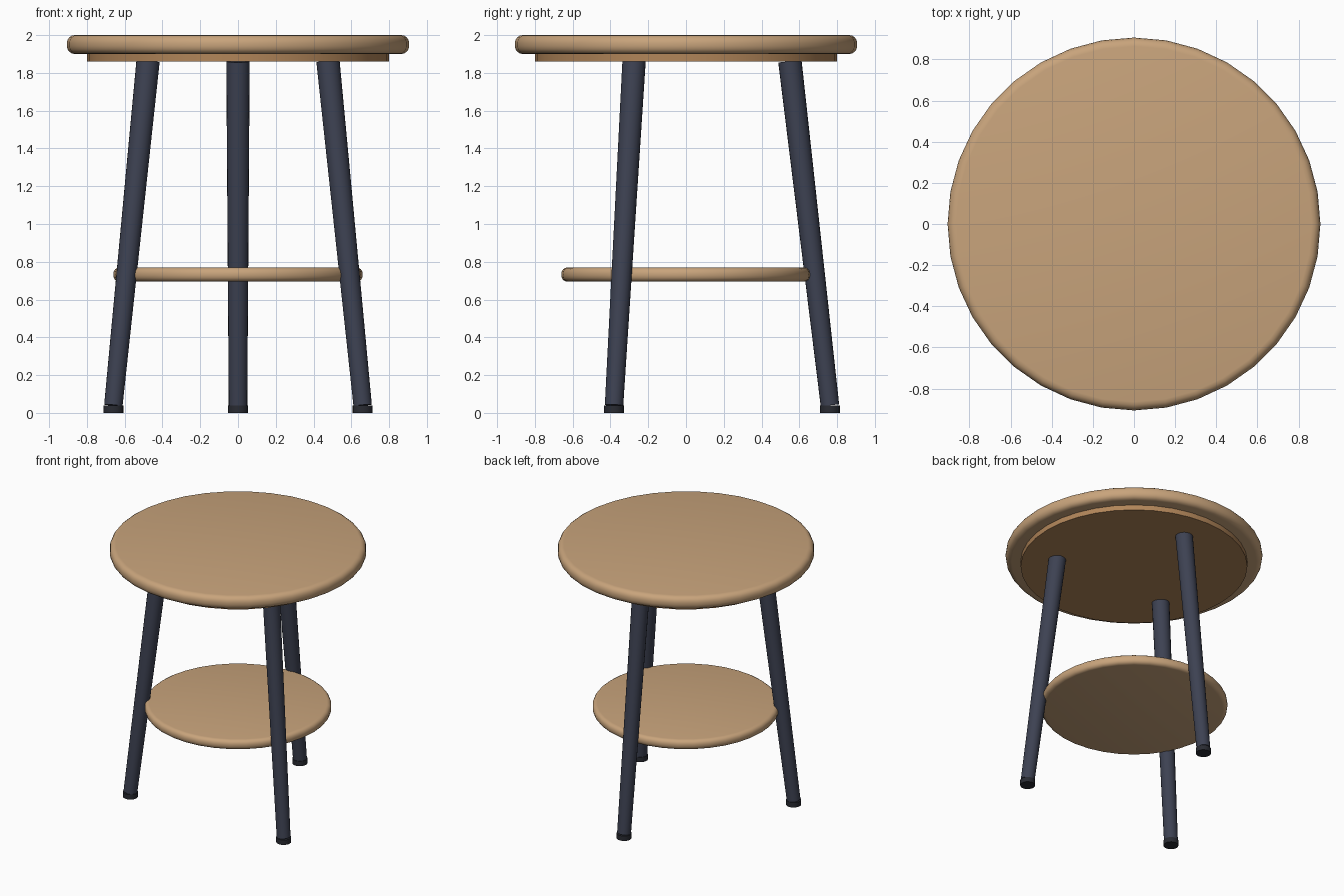
import bpy, math
from mathutils import Vector

if "Cube" in bpy.data.objects:
    bpy.data.objects.remove(bpy.data.objects["Cube"])


def material(name, rgb):
    m = bpy.data.materials.new(name)
    m.diffuse_color = (*rgb, 1)
    m.use_nodes = True
    m.node_tree.nodes["Principled BSDF"].inputs["Base Color"].default_value = m.diffuse_color
    return m


wood = material("light wood", (0.58, 0.37, 0.20))
apron_wood = material("warm wood", (0.44, 0.235, 0.10))
metal = material("dark blue metal", (0.047, 0.054, 0.085))
rubber = material("black rubber", (0.022, 0.024, 0.032))


def finish(name, mat):
    ob = bpy.context.object
    ob.name = name
    ob.data.materials.append(mat)
    bpy.ops.object.shade_smooth_by_angle(angle=math.radians(40))
    return ob


def disc(name, radius, z0, z1, mat, sides=36, bevel=0, xy=(0, 0)):
    bpy.ops.mesh.primitive_cylinder_add(vertices=sides, radius=radius, depth=z1 - z0,
                                        location=(*xy, (z0 + z1) / 2))
    if bevel:
        mod = bpy.context.object.modifiers.new("round edge", "BEVEL")
        mod.width = bevel
        mod.segments = 4
        mod.limit_method = "ANGLE"
        mod.angle_limit = math.radians(40)
        bpy.ops.object.modifier_apply(modifier=mod.name)
    return finish(name, mat)


def leg(name, bottom, top, r0, r1, mat):
    axis = top - bottom
    bpy.ops.mesh.primitive_cone_add(vertices=20, radius1=r0, radius2=r1, depth=axis.length,
                                    location=(bottom + top) / 2,
                                    rotation=axis.to_track_quat("Z", "Y").to_euler())
    return finish(name, mat)


# Seat, apron under it, and lower shelf
disc("seat", 0.906, 1.90, 2.0, wood, bevel=0.042)
disc("seat_apron", 0.80, 1.86, 1.902, apron_wood)
disc("lower_shelf", 0.66, 0.695, 0.77, wood, bevel=0.032)

# Three splayed legs with feet
for name, angle in (("back", 90), ("front_left", 210), ("front_right", 330)):
    a = math.radians(angle)
    d = Vector((math.cos(a), math.sin(a), 0))
    leg(name + "_leg", d * 0.762 + Vector((0, 0, 0.04)), d * 0.55 + Vector((0, 0, 1.862)),
        0.049, 0.062, metal)
    disc(name + "_foot", 0.053, 0, 0.038, rubber, sides=20, xy=(d.x * 0.762, d.y * 0.762))
